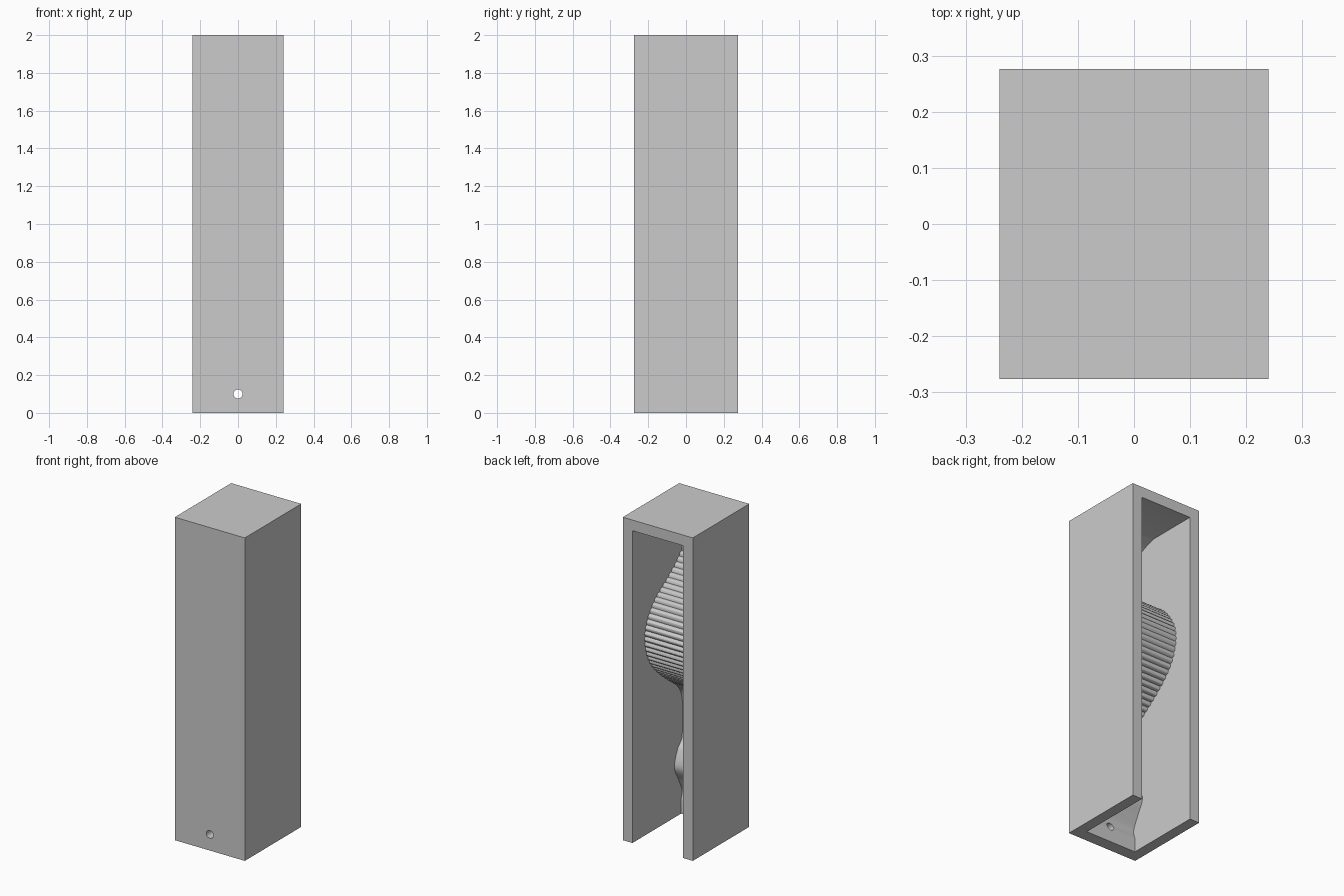
import bpy, bmesh, math
from mathutils import Vector

if "Cube" in bpy.data.objects:
    bpy.data.objects.remove(bpy.data.objects["Cube"])

W, D, H, T = 0.48, 0.552, 2.0, 0.066   # outer size and wall thickness

mat = bpy.data.materials.new("plain_grey")
mat.diffuse_color = (0.6, 0.6, 0.6, 1)
mat.use_nodes = True
mat.node_tree.nodes["Principled BSDF"].inputs["Base Color"].default_value = mat.diffuse_color


def spline(pts, n=10):
    """Smooth curve through the (y, z) points."""
    p = [Vector(q) for q in pts]
    p = [p[0] * 2 - p[1]] + p + [p[-1] * 2 - p[-2]]
    out = []
    for a, b, c, d in zip(p, p[1:], p[2:], p[3:]):
        for i in range(n):
            t = i / n
            out.append(0.5 * (2 * b + (c - a) * t + (2 * a - 5 * b + 4 * c - d) * t ** 2
                              + (3 * b - a - 3 * c + d) * t ** 3))
    return out + [p[-2]]


def ribbed(path, period=0.035, depth=0.010, n=6):
    """Resample the path by length and add rounded ribs along its normal."""
    lens = [0]
    for a, b in zip(path, path[1:]):
        lens.append(lens[-1] + (b - a).length)
    steps = round(lens[-1] / period) * n
    out, k = [], 0
    for i in range(steps + 1):
        s = lens[-1] * i / steps
        while k < len(path) - 2 and lens[k + 1] < s:
            k += 1
        a, b = path[k], path[k + 1]
        d = (b - a).normalized()
        bump = depth * (abs(math.sin(math.pi * i / n)) - 0.6)
        out.append(a + d * (s - lens[k]) + Vector((d.y, -d.x)) * bump)
    return out


def finish(name, bm):
    bmesh.ops.recalc_face_normals(bm, faces=bm.faces)
    me = bpy.data.meshes.new(name)
    bm.to_mesh(me)
    bm.free()
    ob = bpy.data.objects.new(name, me)
    bpy.context.collection.objects.link(ob)
    me.materials.append(mat)
    return ob


def cut(target, cutter):
    m = target.modifiers.new(cutter.name, 'BOOLEAN')
    m.operation, m.solver, m.object = 'DIFFERENCE', 'EXACT', cutter
    bpy.context.view_layer.objects.active = target
    bpy.ops.object.modifier_apply(modifier=m.name)
    bpy.data.objects.remove(cutter)


# Outer block
bm = bmesh.new()
bmesh.ops.create_cube(bm, size=1)
for v in bm.verts:
    v.co = (v.co.x * W, v.co.y * D, (v.co.z + 0.5) * H)
housing = finish("housing", bm)

# Inner profile: low cushion, ribbed main cushion, coved top
low = spline([(-0.2, 0.085), (-0.21, 0.14), (-0.178, 0.215), (-0.135, 0.31),
              (-0.165, 0.41), (-0.208, 0.47), (-0.214, 0.6), (-0.212, 0.7),
              (-0.19, 0.77), (-0.14, 0.83)])
main = ribbed(spline([(-0.14, 0.83), (-0.06, 0.89), (0.05, 0.985), (0.12, 1.08),
                      (0.153, 1.19), (0.14, 1.3), (0.06, 1.42), (-0.06, 1.505),
                      (-0.14, 1.567), (-0.205, 1.63)]))
top = spline([(-0.208, 1.645), (-0.214, 1.7), (-0.21, 1.78), (-0.185, 1.85),
              (-0.13, 1.9), (-0.04, H - T)])
profile = [Vector((-0.2, -0.1))] + low[:-1] + main + top
profile += [Vector((0.4, H - T)), Vector((0.4, -0.1))]

# Cavity, open at the back and underneath
bm = bmesh.new()
face = bm.faces.new([bm.verts.new((-W / 2 + T, p.x, p.y)) for p in profile])
ext = bmesh.ops.extrude_face_region(bm, geom=[face])
bmesh.ops.translate(bm, vec=(W - 2 * T, 0, 0),
                    verts=[v for v in ext["geom"] if isinstance(v, bmesh.types.BMVert)])
cut(housing, finish("cavity_cutter", bm))

# Screw holes and the larger hole through the main cushion
for z, r, end in ((0.1, 0.024, -0.12), (0.6, 0.024, -0.12), (1.22, 0.036, 0.3),
                  (1.7, 0.024, -0.12), (1.9, 0.024, -0.12)):
    bm = bmesh.new()
    bmesh.ops.create_cone(bm, cap_ends=True, segments=32, radius1=r, radius2=r, depth=1)
    for v in bm.verts:
        x, y, h = v.co
        v.co = (x, -0.35 if h < 0 else end, z + y)
    cut(housing, finish("hole_cutter", bm))

bpy.context.view_layer.objects.active = housing
housing.select_set(True)
bpy.ops.object.shade_smooth_by_angle(angle=math.radians(25))
